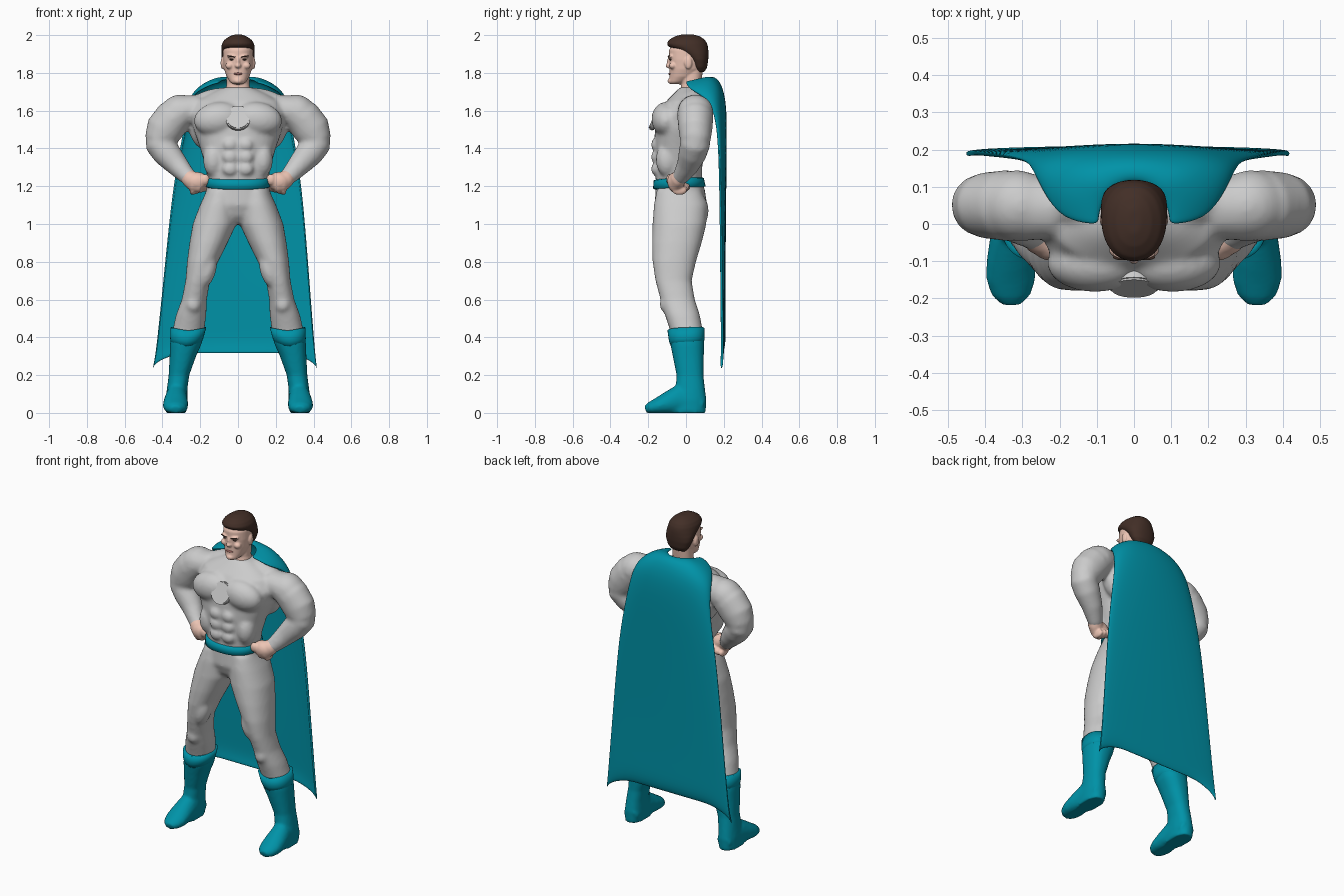
import bpy, bmesh, math
from mathutils import Vector, Matrix

TEAL, SKIN, HAIR, LIP = (0.0, 0.29, 0.39, 1), (0.85, 0.56, 0.46, 1), (0.055, 0.028, 0.02, 1), (0.5, 0.2, 0.17, 1)
mats = {}


def sp(v, n):
    return math.copysign(abs(v) ** (2 / n), v)


def skin_rings(bm, rings, cap=True):
    vs = [[bm.verts.new(p) for p in r] for r in rings]
    for a, b in zip(vs, vs[1:]):
        for i in range(len(a)):
            j = (i + 1) % len(a)
            bm.faces.new((a[i], a[j], b[j], b[i]))
    if cap:
        bm.faces.new(vs[0])
        bm.faces.new(vs[-1])


def loft(bm, rows, s=1, n=2.3, seg=32, wave=lambda a: 0, cap=True):
    """Stack of horizontal ovals: (z, x_min, x_max, y_front, y_back)."""
    rings = []
    for z, x0, x1, y0, y1 in rows:
        ring = []
        for i in range(seg):
            a = 2 * math.pi * i / seg
            ring.append((s * ((x0 + x1) / 2 + (x1 - x0) / 2 * sp(math.cos(a), n)),
                         (y0 + y1) / 2 + (y1 - y0) / 2 * sp(math.sin(a), n), z + wave(a)))
        rings.append(ring)
    skin_rings(bm, rings, cap)


def sym(rows):
    return [(z, -w, w, y0, y1) for z, w, y0, y1 in rows]


def tube(bm, pts, s=1, seg=24, floor=False):
    """Limb along a path: (x, y, z, radius_across, radius_deep)."""
    cs = [Vector(p[:3]) for p in pts]
    rings = []
    for i, p in enumerate(pts):
        t = (cs[min(i + 1, len(cs) - 1)] - cs[max(i - 1, 0)]).normalized()
        ref = Vector((0, 0, 1)) if abs(t.y) > 0.8 else Vector((0, 1, 0))
        side = t.cross(ref).normalized()
        up = side.cross(t)
        ring = []
        for k in range(seg):
            a = 2 * math.pi * k / seg
            q = cs[i] + side * p[3] * math.cos(a) + up * p[4] * math.sin(a)
            ring.append((s * q.x, q.y, max(q.z, 0) if floor else q.z))
        rings.append(ring)
    skin_rings(bm, rings)


def ball(bm, loc, rad, s=1, rot=0):
    m = Matrix.Translation((s * loc[0], loc[1], loc[2])) @ Matrix.Rotation(s * rot, 4, 'Y') @ Matrix.Diagonal((*rad, 1))
    bmesh.ops.create_uvsphere(bm, u_segments=24, v_segments=14, radius=1, matrix=m)


def finish(bm, name, color=None, voxel=0, smooth=5):
    bmesh.ops.recalc_face_normals(bm, faces=bm.faces[:])
    me = bpy.data.meshes.new(name)
    bm.to_mesh(me)
    bm.free()
    for p in me.polygons:
        p.use_smooth = True
    ob = bpy.data.objects.new(name, me)
    bpy.context.collection.objects.link(ob)
    if voxel:
        r = ob.modifiers.new("blend", 'REMESH')
        r.mode, r.voxel_size, r.use_smooth_shade = 'VOXEL', voxel, True
        f = ob.modifiers.new("soften", 'SMOOTH')
        f.factor, f.iterations = 0.5, smooth
    if color:
        if color not in mats:
            mats[color] = bpy.data.materials.new("colour")
            mats[color].diffuse_color = color
        me.materials.append(mats[color])
    return ob


# Suit: torso, muscles, arms and legs blended into one body
bm = bmesh.new()
loft(bm, sym([(1.0, .06, -.10, .08), (1.04, .13, -.14, .10), (1.10, .19, -.165, .112), (1.18, .168, -.162, .10),
              (1.23, .16, -.16, .085), (1.30, .172, -.162, .085), (1.40, .20, -.168, .105), (1.50, .235, -.165, .13),
              (1.58, .25, -.145, .138), (1.65, .22, -.105, .13), (1.69, .15, -.065, .115), (1.725, .07, -.03, .085)]))
for s in (1, -1):
    ball(bm, (.105, -.105, 1.555), (.13, .078, .09), s, .15)          # chest
    ball(bm, (.19, .06, 1.52), (.075, .075, .13), s, .2)              # side of back
    ball(bm, (.13, .055, 1.665), (.13, .06, .05), s, .22)             # shoulder slope
    ball(bm, (.09, .045, 1.07), (.09, .075, .10), s)                  # seat
    for z in (1.42, 1.355, 1.29):                                     # stomach
        ball(bm, (.042, -.158, z), (.04, .028, .034), s)
    ball(bm, (.13, -.10, 1.34), (.055, .06, .09), s)                  # flank
    ball(bm, (.315, .05, 1.59), (.105, .095, .092), s, .5)            # shoulder
    tube(bm, [(.2, .04, 1.61, .075, .08), (.28, .045, 1.60, .085, .09), (.345, .05, 1.56, .10, .095),
              (.39, .05, 1.50, .10, .09), (.42, .05, 1.44, .078, .08), (.435, .05, 1.40, .04, .05)], s)
    tube(bm, [(.445, .055, 1.485, .05, .06), (.42, .05, 1.43, .075, .08), (.378, .035, 1.375, .075, .075),
              (.32, .01, 1.31, .06, .06), (.27, -.025, 1.255, .046, .045), (.25, -.04, 1.24, .043, .04)], s)
    loft(bm, [(1.18, .02, .165, -.155, .08), (1.10, .005, .202, -.17, .112), (1.0, .008, .24, -.177, .108),
              (.90, .055, .257, -.18, .083), (.80, .105, .27, -.177, .053), (.70, .148, .278, -.162, .03),
              (.60, .165, .298, -.135, .047), (.52, .168, .328, -.112, .073), (.44, .178, .346, -.085, .088),
              (.36, .20, .35, -.07, .085)], s, n=2.15)
    ball(bm, (.165, -.115, .76), (.05, .055, .10), s, -.25)           # inner thigh
    ball(bm, (.237, -.095, .575), (.045, .045, .05), s)               # knee
finish(bm, "suit_body", voxel=.011, smooth=6)

# Belt, dipping at the front
bm = bmesh.new()
loft(bm, sym([(1.195, .163, -.163, .09), (1.2, .173, -.174, .104), (1.243, .168, -.172, .094), (1.248, .156, -.16, .08)]),
     seg=48, wave=lambda a: -.013 * max(0, -math.sin(a)))
finish(bm, "belt", TEAL)

# Plain chest disc, tilted with the chest
bm = bmesh.new()
bmesh.ops.create_cone(bm, cap_ends=True, segments=40, radius1=.067, radius2=.067, depth=.03,
                      matrix=Matrix.Translation((0, -.16, 1.56)) @ Matrix.Rotation(math.radians(67), 4, 'X'))
bmesh.ops.bevel(bm, geom=[e for e in bm.edges if e.calc_face_angle(0) > 1], offset=.005, segments=2, affect='EDGES')
disc = finish(bm, "chest_disc")
bpy.context.view_layer.objects.active = disc
disc.select_set(True)
bpy.ops.object.shade_smooth_by_angle()

# Boots, cuffs and fists for each side
for s, tag in ((1, "left"), (-1, "right")):
    bm = bmesh.new()
    loft(bm, [(.42, .178, .352, -.088, .094), (.36, .195, .36, -.082, .097), (.30, .222, .362, -.07, .094),
              (.20, .258, .367, -.05, .092), (.13, .268, .376, -.055, .10), (.07, .268, .384, -.09, .108),
              (.0, .272, .384, -.09, .104)], s)
    tube(bm, [(.325, .09, .04, .045, .045), (.325, .04, .06, .056, .08), (.327, -.04, .065, .06, .085),
              (.33, -.10, .05, .066, .06), (.331, -.15, .035, .066, .045), (.33, -.19, .025, .053, .033),
              (.329, -.215, .018, .028, .02)], s, floor=True)
    finish(bm, tag + "_boot", TEAL, .009, 4)

    bm = bmesh.new()
    loft(bm, [(.36, .197, .356, -.078, .092), (.39, .184, .359, -.09, .098), (.448, .168, .356, -.098, .098),
              (.446, .18, .344, -.085, .085)], s, seg=40,
         wave=lambda a: .016 * abs(math.cos(a)) - .012 + .012 * max(0, math.sin(a)))
    finish(bm, tag + "_boot_cuff", TEAL)

    bm = bmesh.new()
    tube(bm, [(.285, -.015, 1.27, .036, .036), (.255, -.04, 1.24, .046, .042), (.225, -.055, 1.222, .056, .042),
              (.19, -.062, 1.215, .05, .035)], s)
    ball(bm, (.215, -.055, 1.225), (.062, .045, .05), s)
    for i in range(4):                                                # curled fingers
        ball(bm, (.24 - .022 * i, -.035 + .006 * i, 1.178 + .006 * i), (.016, .04, .025), s)
    ball(bm, (.175, -.085, 1.235), (.026, .02, .03), s)               # thumb base
    finish(bm, tag + "_hand", SKIN, .006, 4)

# Head with neck and face features
bm = bmesh.new()
loft(bm, sym([(1.74, .026, -.082, -.03), (1.752, .042, -.09, .0), (1.78, .06, -.087, .05), (1.82, .074, -.087, .085),
              (1.87, .08, -.09, .10), (1.92, .08, -.09, .105), (1.96, .068, -.07, .09), (1.985, .04, -.04, .06)]), n=2.2)
loft(bm, sym([(1.66, .09, -.04, .10), (1.71, .066, -.03, .082), (1.74, .06, -.025, .08), (1.82, .06, -.03, .09)]))
ball(bm, (0, -.088, 1.838), (.017, .02, .014))
ball(bm, (0, -.085, 1.858), (.011, .016, .03))
ball(bm, (0, -.08, 1.757), (.024, .018, .016))
for s in (1, -1):
    ball(bm, (.03, -.08, 1.886), (.03, .016, .01), s, -.1)            # brow
    ball(bm, (.045, -.07, 1.838), (.022, .02, .018), s)               # cheek
    ball(bm, (.083, .012, 1.852), (.009, .02, .032), s)               # ear
finish(bm, "head", SKIN, .005, 3)

bm = bmesh.new()
ball(bm, (0, -.085, 1.795), (.024, .008, .006))
finish(bm, "lips", LIP)

bm = bmesh.new()
for s in (1, -1):
    ball(bm, (.034, -.089, 1.887), (.023, .008, .004), s, -.15)
    ball(bm, (.032, -.08, 1.87), (.012, .009, .004), s)
finish(bm, "eyebrows_and_eyes", HAIR)

# Hair cap: low at the nape, hairline rising to the forehead
bm = bmesh.new()
loft(bm, sym([(1.805, .05, .055, .098), (1.83, .07, .035, .112), (1.87, .085, .015, .118), (1.90, .089, -.02, .119),
              (1.925, .089, -.065, .118), (1.94, .088, -.094, .116), (1.955, .085, -.102, .112), (1.975, .072, -.09, .10),
              (1.993, .047, -.06, .075), (2.003, .018, -.025, .04)]), n=2.15)
finish(bm, "hair", HAIR, .006, 3)

# Cape: rows from collar to hem (half width, y middle, y edge, z middle, z edge, x drift)
rows = [(.095, .115, .0, 1.765, 1.75, 0), (.13, .135, .0, 1.775, 1.745, 0), (.205, .165, .02, 1.765, 1.71, 0),
        (.255, .19, .115, 1.715, 1.665, 0), (.27, .207, .15, 1.63, 1.58, 0), (.29, .21, .17, 1.48, 1.46, 0),
        (.34, .206, .18, 1.2, 1.2, -.003), (.382, .202, .186, .75, .73, -.008), (.41, .202, .19, .48, .42, -.012),
        (.425, .204, .19, .365, .285, -.014), (.437, .188, .188, .315, .225, -.017)]
bm = bmesh.new()
N = 20
grid = []
for w, yc, ye, zc, ze, dx in rows:
    line = []
    for i in range(N + 1):
        a = (i / N * 2 - 1) * math.pi / 2
        c = math.cos(a)
        line.append(bm.verts.new((dx + w * math.sin(a), ye + (yc - ye) * c, ze + (zc - ze) * min(1, c * 1.3))))
    grid.append(line)
for a, b in zip(grid, grid[1:]):
    for i in range(N):
        bm.faces.new((a[i], b[i], b[i + 1], a[i + 1]))
cape = finish(bm, "cape", TEAL)
m = cape.modifiers.new("thickness", 'SOLIDIFY')
m.thickness, m.offset = .014, 0
m = cape.modifiers.new("round", 'SUBSURF')
m.levels = m.render_levels = 2
